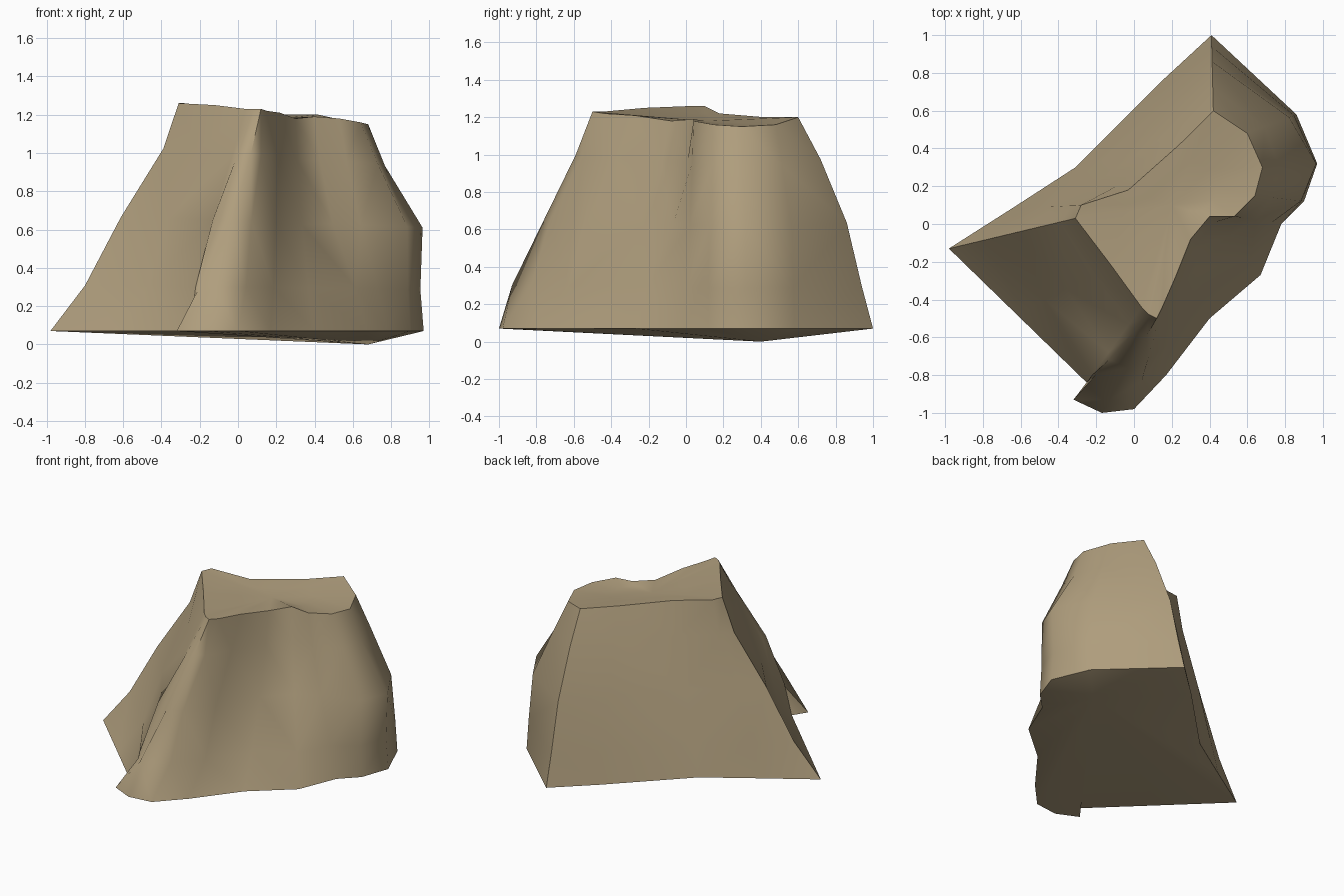
import bpy
import bmesh
from math import radians
from mathutils import Vector

default_cube = bpy.data.objects.get("Cube")
if default_cube:
    bpy.data.objects.remove(default_cube, do_unlink=True)

# Weathered stone colour
stone = bpy.data.materials.new("sandy_brown_stone")
stone.use_nodes = True
stone_colour = (0.43, 0.34, 0.205, 1.0)
stone.diffuse_color = stone_colour
stone.node_tree.nodes["Principled BSDF"].inputs["Base Color"].default_value = stone_colour

# Flank ribs, counter-clockwise from the west corner:
# foot (x, y), crown (x, y, z), and how far the rib has leaned from
# foot to crown at the low, middle and high courses
FOOT_HEIGHT = 0.07
COURSES = (0.2, 0.5, 0.8)
RIBS = [
    ((-.98, -.13), (-.31, .03, 1.26), (.27, .55, .88)),   # west corner
    ((-.62, -.48), (-.12, -.22, 1.25), (.3, .52, .82)),
    ((-.25, -.84), (.04, -.44, 1.23), (.1, .4, .77)),
    ((-.32, -.93), (.08, -.48, 1.23), (.3, .47, .8)),     # toe
    ((-.17, -1.0), (.12, -.5, 1.23), (.14, .48, .82)),    # south nose
    ((0, -.98), (.15, -.44, 1.22), (.28, .47, .8)),
    ((.17, -.8), (.22, -.28, 1.21), (.32, .52, .82)),
    ((.4, -.5), (.3, -.08, 1.18), (.3, .65, .88)),        # gully
    ((.67, -.27), (.4, .04, 1.19), (.2, .65, .9)),
    ((.78, 0), (.53, .04, 1.18), (.2, .55, .85)),
    ((.9, .12), (.64, .15, 1.16), (.05, .06, .65)),
    ((.97, .32), (.68, .3, 1.15), (.06, .02, .7)),        # east bulge
    ((.86, .58), (.6, .48, 1.16), (.05, .15, .65)),
    ((.41, 1.0), (.42, .6, 1.2), (.15, .35, .7)),         # north corner
    ((.15, .76), (.24, .42, 1.2), (.15, .42, .74)),
    ((-.31, .3), (-.03, .18, 1.22), (.2, .5, .8)),
    ((-.65, .08), (-.28, .1, 1.26), (.2, .5, .86)),
]


def rib_points(foot, crown, leans):
    """Points up one flank of the rock, from foot to crown."""
    start = Vector((*foot, FOOT_HEIGHT))
    end = Vector(crown)
    points = [start]
    for course, lean in zip(COURSES, leans):
        point = start.lerp(end, lean)
        point.z = start.z + (end.z - start.z) * course
        points.append(point)
    return points + [end]


def bridge(bm, lower, upper):
    """Skin the band between two closed rings."""
    for i in range(len(lower)):
        j = (i + 1) % len(lower)
        bm.faces.new((lower[i], lower[j], upper[j], upper[i]))


def close_ring(bm, ring, tip):
    """Fan a ring to a single point."""
    apex = bm.verts.new(tip)
    for i in range(len(ring)):
        bm.faces.new((ring[i], ring[(i + 1) % len(ring)], apex))


bm = bmesh.new()
ribs = [rib_points(*rib) for rib in RIBS]
rings = [[bm.verts.new(p) for p in course] for course in zip(*ribs)]

# Shallow hollow in the summit
hollow_centre = Vector((0.2, 0.1, 1.18))
rings.append([bm.verts.new(v.co.lerp(hollow_centre, 0.5)) for v in rings[-1]])

for lower, upper in zip(rings, rings[1:]):
    bridge(bm, lower, upper)
close_ring(bm, rings[-1], hollow_centre)

# Underside, lowest beneath the east end
close_ring(bm, rings[0], (0.68, 0.4, 0.0))

bmesh.ops.triangulate(bm, faces=bm.faces[:], quad_method='SHORT_EDGE')
bmesh.ops.recalc_face_normals(bm, faces=bm.faces[:])

mesh = bpy.data.meshes.new("rock")
bm.to_mesh(mesh)
bm.free()
mesh.materials.append(stone)

rock = bpy.data.objects.new("rock", mesh)
bpy.context.collection.objects.link(rock)
bpy.ops.object.select_all(action='DESELECT')
rock.select_set(True)
bpy.context.view_layer.objects.active = rock
bpy.ops.object.shade_smooth_by_angle(angle=radians(60))
